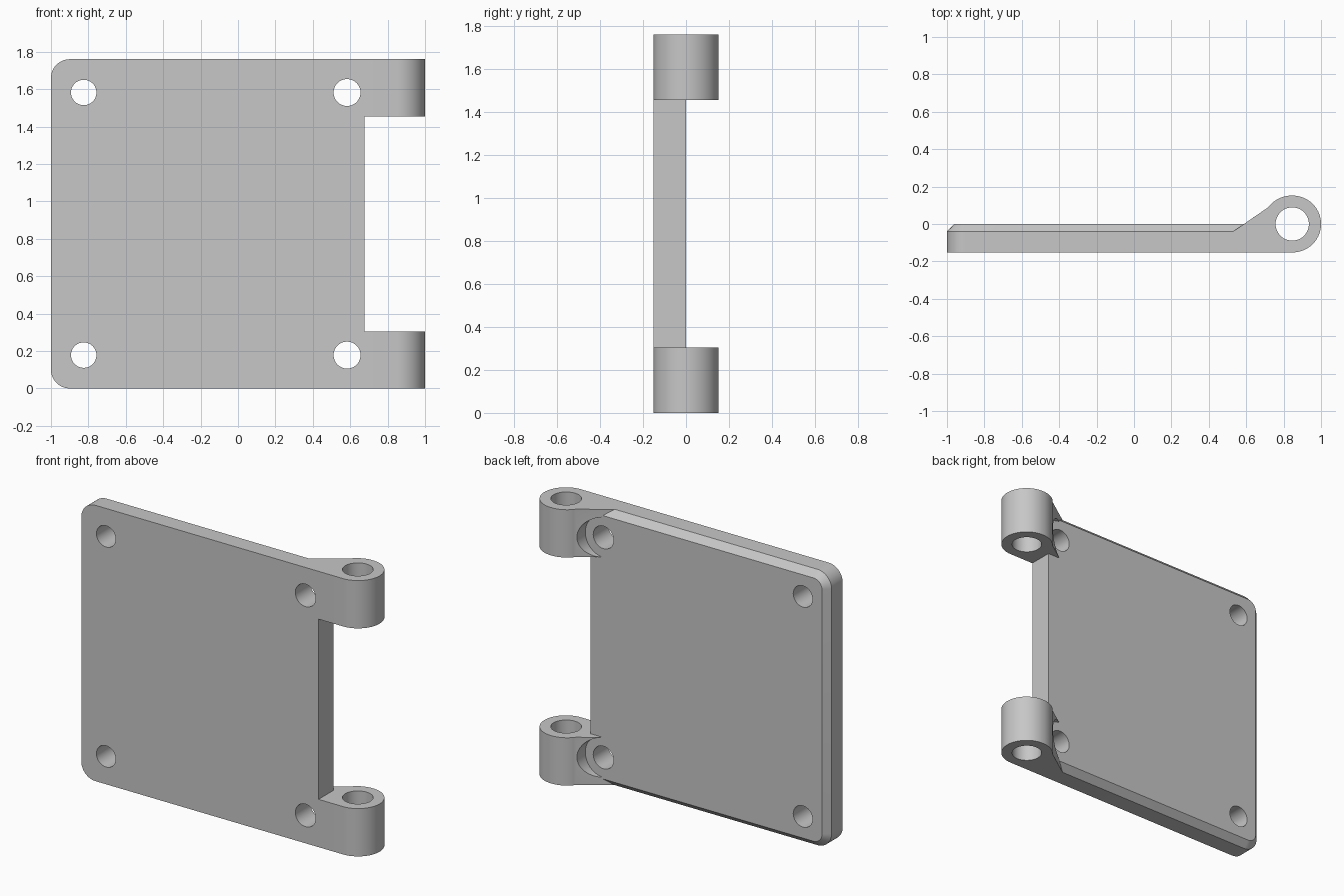
import bpy, bmesh, math

cube = bpy.data.objects.get("Cube")
if cube:
    bpy.data.objects.remove(cube, do_unlink=True)

HEIGHT, FRONT, LEFT, NOTCH = 1.76, -0.152, -1.0, 0.675
CORNER, CHAMFER = 0.1, 0.04
PIN_X, PIN_R, BORE_R, KNUCKLE_H = 0.848, 0.152, 0.089, 0.305
INNER_HOLE_X = 0.583

grey = bpy.data.materials.new("light grey metal")
grey.use_nodes = True
colour = (0.57, 0.57, 0.57, 1)
grey.diffuse_color = colour
grey.node_tree.nodes["Principled BSDF"].inputs["Base Color"].default_value = colour


def arc(cx, cy, r, start, end, steps):
    """Points along an arc, angles in degrees."""
    angles = [math.radians(start + (end - start) * i / steps) for i in range(steps + 1)]
    return [(cx + r * math.cos(a), cy + r * math.sin(a)) for a in angles]


def loft(name, rings):
    """Closed solid through rings with equal point counts."""
    bm = bmesh.new()
    loops = [[bm.verts.new(p) for p in ring] for ring in rings]
    for a, b in zip(loops, loops[1:]):
        for i in range(len(a)):
            j = (i + 1) % len(a)
            bm.faces.new((a[i], a[j], b[j], b[i]))
    bm.faces.new(loops[0])
    bm.faces.new(loops[-1])
    bmesh.ops.recalc_face_normals(bm, faces=bm.faces)
    mesh = bpy.data.meshes.new(name)
    bm.to_mesh(mesh)
    bm.free()
    mesh.materials.append(grey)
    obj = bpy.data.objects.new(name, mesh)
    bpy.context.collection.objects.link(obj)
    return obj


def combine(target, tool, operation):
    """Apply a boolean and remove the tool."""
    bpy.context.view_layer.objects.active = target
    mod = target.modifiers.new(operation, "BOOLEAN")
    mod.operation, mod.object, mod.solver = operation, tool, "EXACT"
    bpy.ops.object.modifier_apply(modifier=mod.name)
    bpy.data.objects.remove(tool, do_unlink=True)


def plate_ring(y, inset):
    r = CORNER - inset
    x = LEFT + CORNER
    outline = [(NOTCH, inset), (NOTCH, HEIGHT - inset)]
    outline += arc(x, HEIGHT - CORNER, r, 90, 180, 12)
    outline += arc(x, CORNER, r, 180, 270, 12)
    return [(px, y, pz) for px, pz in outline]


def drill(name, x, z, r, y0, y1):
    circle = arc(x, z, r, 0, 352.5, 47)
    return loft(name, [[(px, y, pz) for px, pz in circle] for y in (y0, y1)])


def prism(name, outline, z0, z1):
    return loft(name, [[(x, y, z) for x, y in outline] for z in (z0, z1)])


# Plate with chamfered back rim
plate = loft("hinge_leaf", [plate_ring(FRONT, 0), plate_ring(-CHAMFER, 0),
                            plate_ring(0, CHAMFER)])

# Knuckles with sloped webs, relieved around the screw holes
profile = [(0.5, FRONT)] + arc(PIN_X, 0, PIN_R, -90, 90, 36)
profile += arc(0.843, -0.005, 0.157, 95, 143, 10)
profile += [(0.53, -CHAMFER), (0.5, -CHAMFER)]
hole_rows = (0.178, HEIGHT - 0.178)
for z0, hole_z in zip((0, HEIGHT - KNUCKLE_H), hole_rows):
    knuckle = prism("knuckle", profile, z0, z0 + KNUCKLE_H)
    combine(knuckle, drill("relief", INNER_HOLE_X, hole_z, 0.128, 0, 0.4), "DIFFERENCE")
    combine(plate, knuckle, "UNION")

# Pin bore through both knuckles
bore = prism("pin_bore", arc(0.846, 0, BORE_R, 0, 352.5, 47), -0.2, HEIGHT + 0.2)
combine(plate, bore, "DIFFERENCE")

# Screw holes
for hole_x, radius in ((-0.825, 0.068), (INNER_HOLE_X, 0.072)):
    for hole_z in hole_rows:
        combine(plate, drill("screw_hole", hole_x, hole_z, radius, -0.4, 0.4), "DIFFERENCE")

# Smooth round walls, keep edges crisp
bpy.ops.object.select_all(action="DESELECT")
plate.select_set(True)
bpy.context.view_layer.objects.active = plate
bpy.ops.object.shade_smooth_by_angle(angle=math.radians(25))
